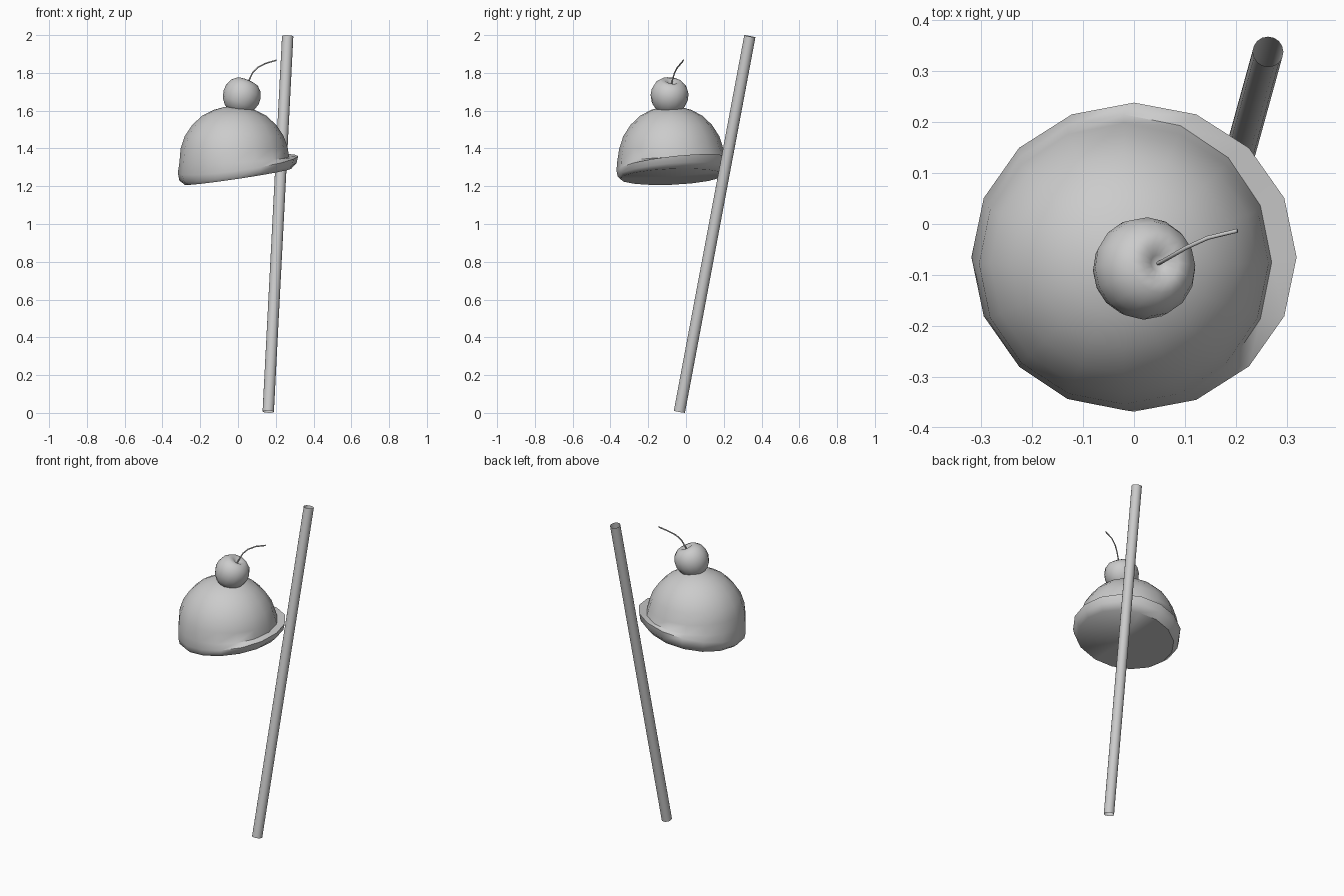
import bpy, bmesh, math
from mathutils import Vector, Matrix

if "Cube" in bpy.data.objects:
    bpy.data.objects.remove(bpy.data.objects["Cube"])


def ring(cx, cy, rx, ry, z, sx=0.0, sy=0.0, n=16):
    """Elliptical ring of points; sx and sy slope its height along x and y."""
    pts = []
    for i in range(n):
        a = 2 * math.pi * i / n
        dx, dy = rx * math.cos(a), ry * math.sin(a)
        pts.append(Vector((cx + dx, cy + dy, z + sx * dx + sy * dy)))
    return pts


def loft(name, rings, start=None, end=None, matrix=None, angle=45):
    """Skin rings from bottom to top, with optional pole points as fan caps."""
    bm = bmesh.new()
    loops = [[bm.verts.new(p) for p in r] for r in rings]
    n = len(loops[0])
    for a, b in zip(loops, loops[1:]):
        for i in range(n):
            j = (i + 1) % n
            bm.faces.new((a[i], a[j], b[j], b[i]))
    if start is not None:
        v = bm.verts.new(start)
        for i in range(n):
            bm.faces.new((v, loops[0][(i + 1) % n], loops[0][i]))
    if end is not None:
        v = bm.verts.new(end)
        for i in range(n):
            bm.faces.new((loops[-1][i], loops[-1][(i + 1) % n], v))
    if matrix is not None:
        bm.transform(matrix)
    mesh = bpy.data.meshes.new(name)
    bm.to_mesh(mesh)
    bm.free()
    obj = bpy.data.objects.new(name, mesh)
    bpy.context.collection.objects.link(obj)
    bpy.ops.object.select_all(action='DESELECT')
    obj.select_set(True)
    bpy.context.view_layer.objects.active = obj
    bpy.ops.object.shade_smooth_by_angle(angle=math.radians(angle))
    return obj


# Cream scoop: tilted flat base, lip that fades out to the left, then the dome
scoop = [
    ring(0, -.075, .282, .275, 1.25, .15, .04),
    ring(0, -.065, .31, .297, 1.276, .15, .08),
    ring(0, -.065, .319, .303, 1.315, .14, .11),
    ring(-.02, -.075, .29, .29, 1.34, .05, .05),
]
for r, z in [(.284, 1.40), (.262, 1.465), (.222, 1.525),
             (.17, 1.573), (.11, 1.604), (.05, 1.62)]:
    scoop.append(ring(-.02, -.078, r, r * .97, z))
loft("cream_scoop", scoop, start=(0, -.075, 1.25), end=(-.02, -.078, 1.625))

# Cherry: dimpled ball leaning towards its stem
axis = Vector((.38, .14, .91)).normalized()
lean = Matrix.Translation((.018, -.088, 1.675)) @ \
    Vector((0, 0, 1)).rotation_difference(axis).to_matrix().to_4x4()
profile = [(.035, -.09), (.065, -.074), (.088, -.045), (.1, -.005),
           (.098, .03), (.085, .062), (.06, .085), (.038, .09), (.016, .078)]
loft("cherry", [ring(0, 0, r, r, z) for r, z in profile],
     start=(0, 0, -.094), end=(0, 0, .07), matrix=lean, angle=80)

# Cherry stem: thin bent wire
curve = bpy.data.curves.new("cherry_stem", 'CURVE')
curve.dimensions = '3D'
curve.bevel_depth = .004
curve.bevel_resolution = 1
curve.use_fill_caps = True
path = [(.046, -.078, 1.735), (.056, -.073, 1.757), (.077, -.061, 1.80),
        (.103, -.046, 1.828), (.145, -.027, 1.85), (.203, -.013, 1.867)]
spline = curve.splines.new('POLY')
spline.points.add(len(path) - 1)
for pt, co in zip(spline.points, path):
    pt.co = (*co, 1)
bpy.context.collection.objects.link(bpy.data.objects.new("cherry_stem", curve))

# Drinking straw: open leaning tube
low, high = Vector((.16, -.035, .006)), Vector((.263, .338, 1.994))
d = high - low
tilt = Matrix.Translation(low) @ \
    Vector((0, 0, 1)).rotation_difference(d).to_matrix().to_4x4()
loft("straw", [ring(0, 0, .03, .03, z) for z in (0, d.length)], matrix=tilt)
